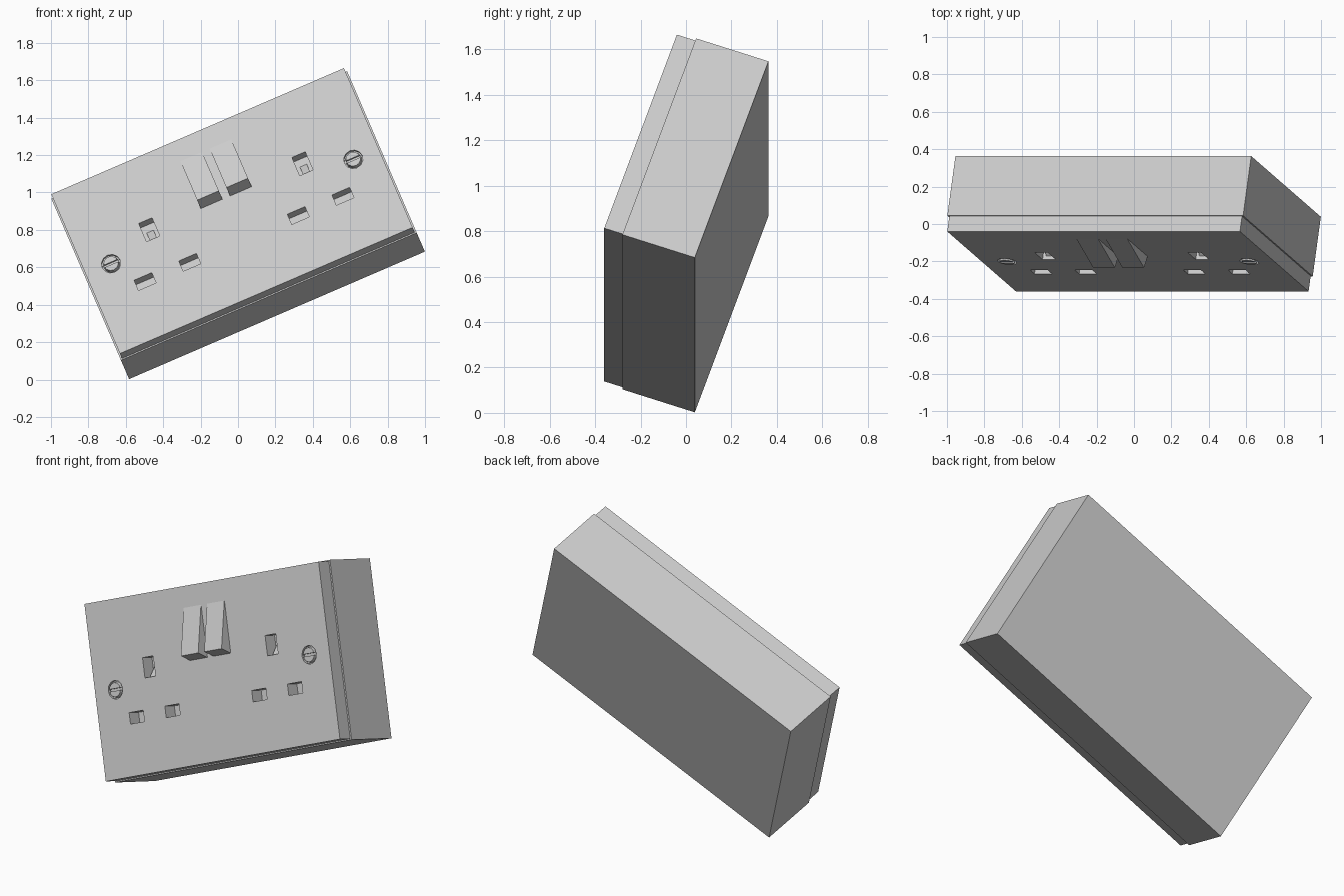
import bpy, bmesh, math
from mathutils import Matrix, Vector

if "Cube" in bpy.data.objects:
    bpy.data.objects.remove(bpy.data.objects["Cube"])

# Tilted frame: local x = width, y = height, z = out of the front face
u = Vector((0.9184, 0, 0.3957))
v = (Vector((-0.3957, 0, 0.9184)) * 0.9454 + Vector((0, 0.326, 0))).normalized()
n = u.cross(v)
frame = Matrix((u, v, n)).transposed().to_4x4()
frame.translation = (-0.0325, -0.2, 0.902)


def add_object(name, bm):
    bmesh.ops.recalc_face_normals(bm, faces=bm.faces)
    mesh = bpy.data.meshes.new(name)
    bm.to_mesh(mesh)
    bm.free()
    ob = bpy.data.objects.new(name, mesh)
    bpy.context.collection.objects.link(ob)
    ob.matrix_world = frame
    return ob


def box(bm, x, y, w, h, z0, z1):
    m = Matrix.Translation((x, y, (z0 + z1) / 2)) @ Matrix.Diagonal((w, h, z1 - z0, 1))
    bmesh.ops.create_cube(bm, size=1, matrix=m)


def wedge(name, x0, x1, profile):
    bm = bmesh.new()
    ends = [[bm.verts.new((x, y, z)) for y, z in profile] for x in (x0, x1)]
    count = len(profile)
    for end in ends:
        bm.faces.new(end)
    for i in range(count):
        j = (i + 1) % count
        bm.faces.new((ends[0][i], ends[0][j], ends[1][j], ends[1][i]))
    return add_object(name, bm)


def cut(target, cutter):
    cutter.hide_render = True
    cutter.hide_set(True)
    mod = target.modifiers.new("cut", 'BOOLEAN')
    mod.operation = 'DIFFERENCE'
    mod.solver = 'EXACT'
    mod.object = cutter


# Back box, slightly larger than the plate
bm = bmesh.new()
box(bm, 0, 0, 1.722, 0.995, -0.424, -0.087)
add_object("back_box", bm)

# Face plate
bm = bmesh.new()
box(bm, 0, 0, 1.704, 0.981, -0.087, 0)
plate = add_object("face_plate", bm)

# Pin holes and screw recesses
bm = bmesh.new()
for side in (-1, 1):
    cx = 0.446 * side
    box(bm, cx, 0.087, 0.077, 0.112, -0.08, 0.05)
    for pin in (-0.13, 0.13):
        box(bm, cx + pin, -0.173, 0.102, 0.063, -0.08, 0.05)
    bmesh.ops.create_cone(bm, cap_ends=True, segments=12, radius1=0.052, radius2=0.052,
                          depth=0.07, matrix=Matrix.Translation((0.705 * side, -0.004, 0.017)))
cut(plate, add_object("hole_cutter", bm))

# Screw heads with a straight slot, and shutters in the upper holes
for side, label in ((-1, "left"), (1, "right")):
    bm = bmesh.new()
    bmesh.ops.create_cone(bm, cap_ends=True, segments=12, radius1=0.046, radius2=0.04,
                          depth=0.03, matrix=Matrix.Translation((0.705 * side, -0.004, -0.01)))
    screw = add_object(label + "_screw", bm)
    bm = bmesh.new()
    box(bm, 0.705 * side, -0.004, 0.12, 0.014, -0.01, 0.03)
    cut(screw, add_object(label + "_slot_cutter", bm))

    cx = 0.446 * side
    wedge(label + "_shutter", cx - 0.02, cx + 0.02,
          [(0.105, -0.082), (0.031, -0.02), (0.031, -0.082)])

    # Rocker switches, pressed in at the top
    x0, x1 = sorted((0.022 * side, 0.148 * side))
    wedge(label + "_rocker", x0, x1,
          [(0.372, 0.001), (0.108, 0.073), (0.08, -0.004), (0.36, -0.02)])
